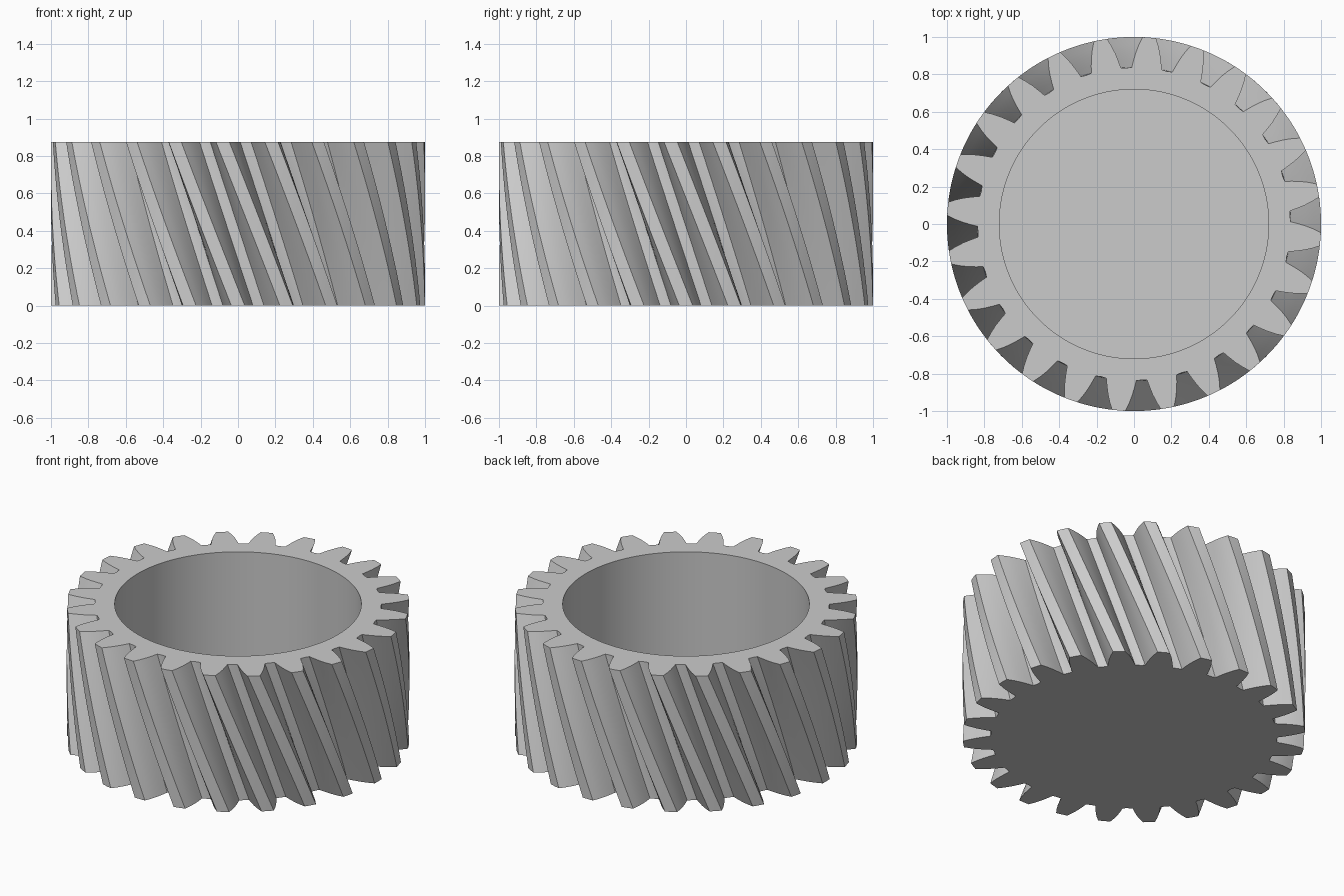
import bpy
import bmesh
from math import sin, cos, radians

cube = bpy.data.objects.get("Cube")
if cube:
    bpy.data.objects.remove(cube, do_unlink=True)

TEETH = 24
HEIGHT = 0.875
TWIST = 19.7          # degrees the teeth turn from top to bottom
PHASE = 10.3          # angle of one tooth centre on the top face
LAYERS = 14
BORE_RADIUS = 0.72
FLOOR = 0.1           # thickness of the closed bottom

steel = bpy.data.materials.new("Steel grey")
steel.use_nodes = True
grey = (0.6, 0.6, 0.6, 1)
steel.diffuse_color = grey
steel.node_tree.nodes["Principled BSDF"].inputs["Base Color"].default_value = grey

# Half tooth: (angle from tooth centre, radius), tip to root
half = [(2.05, 1.0), (3.1, 0.96), (4.05, 0.918), (4.85, 0.875), (5.5, 0.838)]
tooth = [(-a, r) for a, r in reversed(half)] + [(0, 1.0)] + half + [(7.5, 0.835)]
outline = [(a + PHASE + i * 360 / TEETH, r) for i in range(TEETH) for a, r in tooth]


def ring(bm, points, z, turn=0):
    return [bm.verts.new((r * cos(radians(a + turn)), r * sin(radians(a + turn)), z))
            for a, r in points]


def bridge(bm, lower, upper):
    n = len(lower)
    for i in range(n):
        j = (i + 1) % n
        bm.faces.new((lower[i], lower[j], upper[j], upper[i]))


bm = bmesh.new()

# Twisted tooth wall
rings = [ring(bm, outline, HEIGHT * k / LAYERS, TWIST * (1 - k / LAYERS))
         for k in range(LAYERS + 1)]
for lower, upper in zip(rings, rings[1:]):
    bridge(bm, lower, upper)

# Top rim, bore wall, bore floor and underside
circle = [(a, BORE_RADIUS) for a, r in outline]
bore_top = ring(bm, circle, HEIGHT)
bore_floor = ring(bm, circle, FLOOR)
bridge(bm, rings[-1], bore_top)
bridge(bm, bore_top, bore_floor)
bm.faces.new(bore_floor)
bm.faces.new(reversed(rings[0]))
bmesh.ops.recalc_face_normals(bm, faces=bm.faces)

mesh = bpy.data.meshes.new("helical_gear")
bm.to_mesh(mesh)
bm.free()
mesh.materials.append(steel)
gear = bpy.data.objects.new("helical_gear", mesh)
bpy.context.collection.objects.link(gear)

# Smooth flanks with crisp tooth edges
bpy.ops.object.select_all(action="DESELECT")
gear.select_set(True)
bpy.context.view_layer.objects.active = gear
bpy.ops.object.shade_smooth_by_angle(angle=radians(25))
